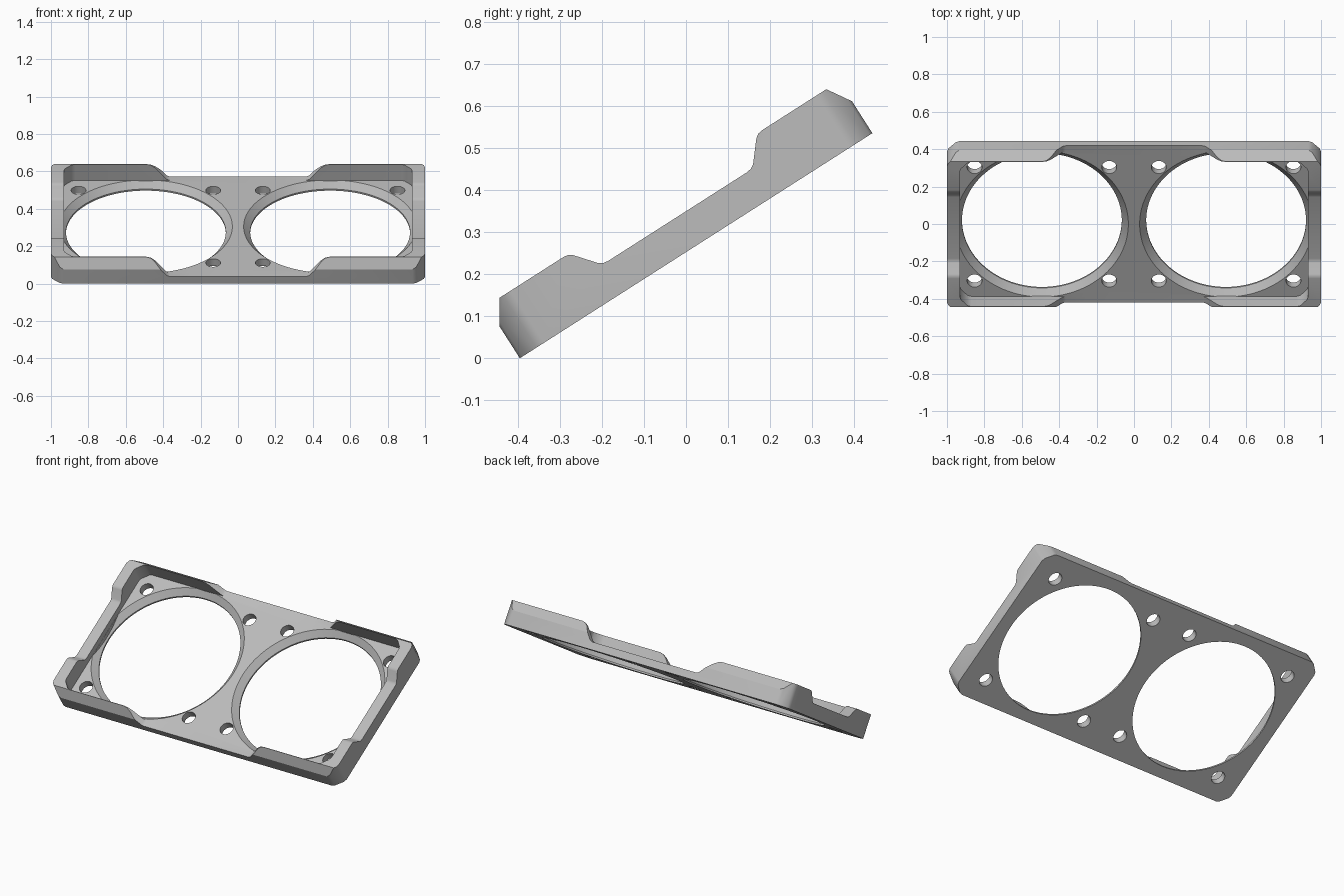
import bpy, bmesh, math
from mathutils import Matrix

cube = bpy.data.objects.get("Cube")
if cube:
    bpy.data.objects.remove(cube)

grey = bpy.data.materials.new("plain_grey")
grey.use_nodes = True
COLOUR = (0.5, 0.5, 0.5, 1)
grey.diffuse_color = COLOUR
grey.node_tree.nodes["Principled BSDF"].inputs["Base Color"].default_value = COLOUR

FLOOR, TOP = 0.045, 0.147          # plate thickness and wall height
HALF = 0.497                       # half depth along the slope
TILT = math.radians(32.55)


def to_object(name, bm):
    bmesh.ops.recalc_face_normals(bm, faces=bm.faces)
    mesh = bpy.data.meshes.new(name)
    bm.to_mesh(mesh)
    bm.free()
    mesh.materials.append(grey)
    ob = bpy.data.objects.new(name, mesh)
    bpy.context.collection.objects.link(ob)
    return ob


def prism(name, profile, place, start, end):
    """Extrude a 2D profile; place(a, b, t) maps it to 3D."""
    bm = bmesh.new()
    rings = [[bm.verts.new(place(a, b, t)) for a, b in profile] for t in (start, end)]
    bm.faces.new(rings[0])
    bm.faces.new(rings[1])
    n = len(profile)
    for i in range(n):
        j = (i + 1) % n
        bm.faces.new((rings[0][i], rings[0][j], rings[1][j], rings[1][i]))
    return to_object(name, bm)


def cone(name, x, y, z0, z1, r0, r1, segments):
    bm = bmesh.new()
    bmesh.ops.create_cone(bm, cap_ends=True, segments=segments, radius1=r0, radius2=r1,
                          depth=z1 - z0, matrix=Matrix.Translation((x, y, (z0 + z1) / 2)))
    return to_object(name, bm)


def combine(ob, tool, operation="DIFFERENCE", keep=False):
    mod = ob.modifiers.new("cut", "BOOLEAN")
    mod.operation, mod.object, mod.solver = operation, tool, "EXACT"
    bpy.context.view_layer.objects.active = ob
    bpy.ops.object.modifier_apply(modifier=mod.name)
    if not keep:
        bpy.data.objects.remove(tool)


def mirrored(points):
    """Right half of an open profile followed by its mirrored left half."""
    return points + [(-a, b) for a, b in reversed(points)]


def four_way(points):
    """Repeat a corner, going from the side to the end, in all quadrants."""
    half = points + [(-x, y) for x, y in reversed(points)]
    return half + [(-x, -y) for x, y in half]


def along_z(a, b, t): return (a, b, t)
def along_x(a, b, t): return (t, a, b)
def along_y(a, b, t): return (a, t, b)


# Outer body: rounded-corner outline trimmed by the side profile with dipped walls
outline = four_way([(1, 0.43), (0.993, 0.45), (0.953, 0.49), (0.933, HALF)])
frame = prism("fan_bracket", outline, along_z, -0.1, 0.3)
side = mirrored([(HALF, 0), (HALF, 0.09), (0.461, TOP), (0.28, TOP), (0.268, 0.145),
                 (0.258, 0.138), (0.218, 0.09), (0.208, 0.084), (0.195, 0.082)])
combine(frame, prism("side_profile", side, along_x, -1.2, 1.2), "INTERSECT")

# Tray recess inside the walls
inner = four_way([(0.93, 0.4), (0.925, 0.415), (0.89, 0.452), (0.87, 0.459)])
combine(frame, prism("recess", inner, along_z, FLOOR, 0.4))

# Wide gaps in the front and back walls
gap = mirrored([(0.365, FLOOR), (0.382, 0.052), (0.445, 0.125), (0.465, 0.14),
                (0.49, TOP), (0.49, 0.3)])
combine(frame, prism("wall_gap", gap, along_y, -0.7, 0.7))

# Two large openings with flared rims, and screw holes around each
trim = prism("rim_limit", [(x * 0.999, y * 0.999) for x, y in inner], along_z, -0.3, 0.3)
CENTRE, RADIUS, SCREW = 0.4925, 0.4275, 0.36
for s in (-1, 1):
    combine(frame, cone("opening", s * CENTRE, 0, -0.1, 0.1, RADIUS, RADIUS, 96))
    rim = cone("rim", s * CENTRE, 0, 0.01, 0.06, RADIUS, RADIUS + 0.05, 96)
    combine(rim, trim, "INTERSECT", keep=True)
    combine(frame, rim)
    for dx in (-SCREW, SCREW):
        for dy in (-SCREW, SCREW):
            combine(frame, cone("screw_hole", s * CENTRE + dx, dy, -0.1, 0.1, 0.04, 0.04, 32))
bpy.data.objects.remove(trim)

# Shade, then tilt so the lower edge rests on the ground
bpy.ops.object.select_all(action="DESELECT")
frame.select_set(True)
bpy.context.view_layer.objects.active = frame
bpy.ops.object.shade_smooth_by_angle(angle=math.radians(30))
frame.rotation_euler.x = TILT
frame.location = (0, 0.024, HALF * math.sin(TILT))
